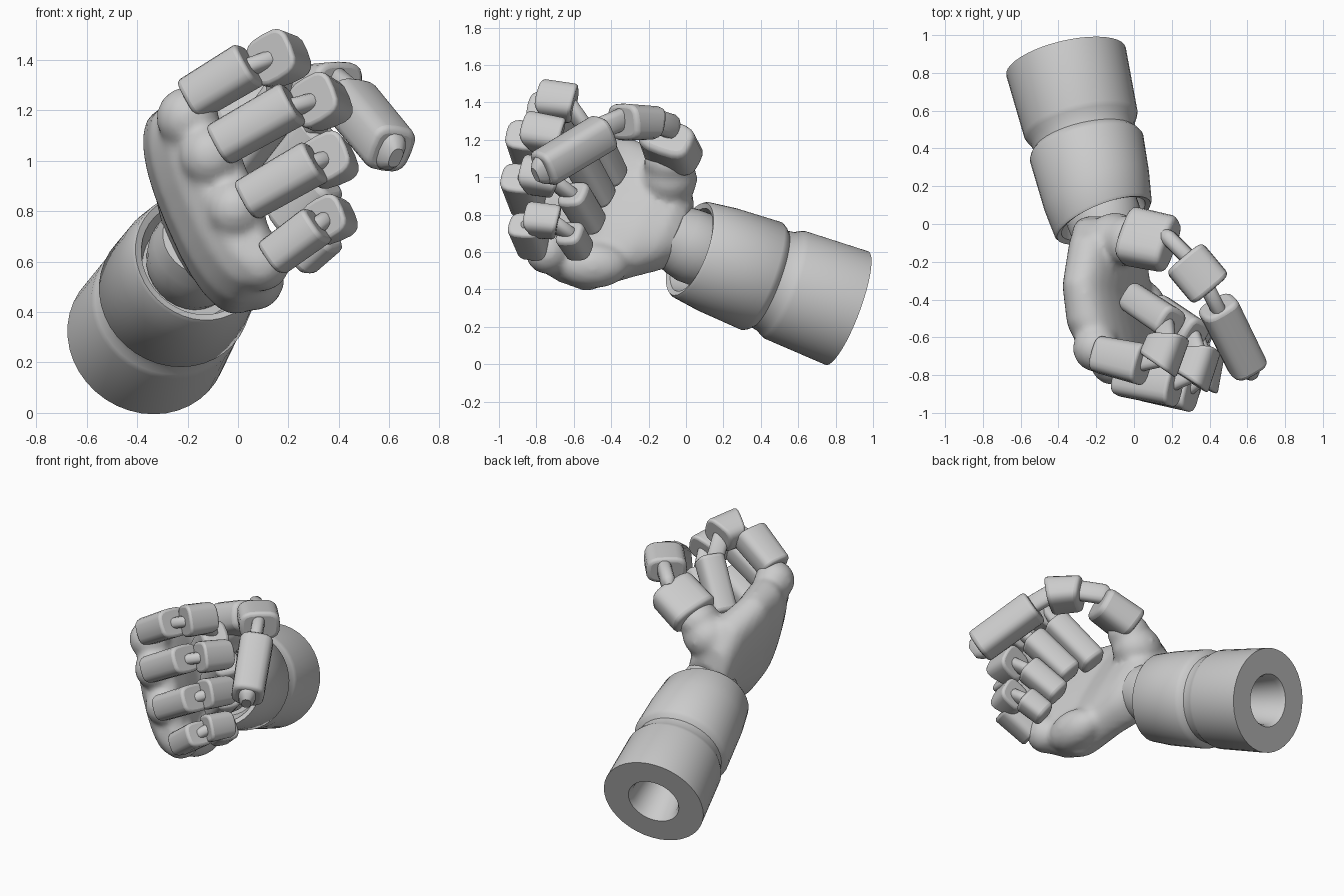
import bpy, bmesh, math
from mathutils import Vector as V

if "Cube" in bpy.data.objects:
    bpy.data.objects.remove(bpy.data.objects["Cube"])

ACROSS = V((-0.38, 0.2, 0.9))   # little finger towards index finger


def make(name, bm):
    bmesh.ops.recalc_face_normals(bm, faces=bm.faces)
    me = bpy.data.meshes.new(name)
    bm.to_mesh(me)
    bm.free()
    ob = bpy.data.objects.new(name, me)
    bpy.context.collection.objects.link(ob)
    return ob


def superellipse(n, e):
    pts = []
    for i in range(n):
        c, s = math.cos(2 * math.pi * i / n), math.sin(2 * math.pi * i / n)
        pts.append((math.copysign(abs(c) ** (2 / e), c), math.copysign(abs(s) ** (2 / e), s)))
    return pts


def loft(bm, rings):
    rs = [[bm.verts.new(p) for p in r] for r in rings]
    n = len(rs[0])
    for r, q in zip(rs, rs[1:]):
        for i in range(n):
            bm.faces.new((r[i], r[(i + 1) % n], q[(i + 1) % n], q[i]))
    bm.faces.new(rs[0][::-1])
    bm.faces.new(rs[-1])


def frame(a, b, side):
    ax = (b - a).normalized()
    s = (side - ax * side.dot(ax)).normalized()
    return ax, s, ax.cross(s)


def phalanx(name, a, b, w0, d0, w1, d1, wedge=0.0, side=ACROSS, bevel=0.018):
    """Rounded tapering block; wedge shortens its inner side."""
    a, b = V(a), V(b)
    ax, s, out = frame(a, b, side)
    L = (b - a).length
    rings = []
    for o, w, d, sg in ((a, w0, d0, 1), (b, w1, d1, -1)):
        rings.append([o + s * u * w + out * v * d + ax * sg * wedge * L * (0.5 - 0.5 * v)
                      for u, v in superellipse(20, 3.2)])
    bm = bmesh.new()
    loft(bm, rings)
    ob = make(name, bm)
    m = ob.modifiers.new("soft_edges", "BEVEL")
    m.width, m.segments, m.angle_limit = bevel, 3, math.radians(40)
    return ob


def link(name, a, b, r=0.045, side=ACROSS):
    """Small rounded pin joining two blocks."""
    a, b = V(a), V(b)
    ax, s, out = frame(a, b, side)
    L = (b - a).length
    prof = [(-0.4 * r, 0.5), (0, 0.85), (0.4 * r, 1), (L - 0.4 * r, 1), (L, 0.85), (L + 0.4 * r, 0.5)]
    bm = bmesh.new()
    loft(bm, [[a + ax * t + (s * u * 0.8 + out * v * 1.2) * r * k for u, v in superellipse(14, 2.6)]
              for t, k in prof])
    make(name, bm)


def lathe(name, a, b, prof, n=40, skew=0.0):
    """Revolved profile; skew slants the rings of the front end."""
    a, b = V(a), V(b)
    ax, s, out = frame(a, b, V((0, 0, 1)))
    bm = bmesh.new()
    rings = []
    for t, r in prof:
        ring = []
        for i in range(n):
            w = 2 * math.pi * i / n
            off = (s * math.cos(w) + out * math.sin(w)) * r
            ring.append(a + off + ax * (t - (skew * off.x if t > 0.7 else 0)))
        rings.append(ring)
    loft(bm, rings)
    return make(name, bm)


# forearm: two sleeves with a groove, hollow rear end, recessed front
E, W = (-0.36, 0.86, 0.30), (-0.16, 0.02, 0.615)
lathe("forearm", E, W, [
    (0.3, 0.12), (0.03, 0.15), (0.0, 0.165), (0.0, 0.325), (0.36, 0.308), (0.385, 0.298),
    (0.41, 0.283), (0.455, 0.275), (0.475, 0.295), (0.5, 0.308), (0.75, 0.293), (0.905, 0.272),
    (0.92, 0.262), (0.91, 0.235), (0.78, 0.2)], skew=0.15)

# wrist
lathe("wrist", (-0.19, 0.17, 0.56), (-0.13, -0.1, 0.7),
      [(0, 0.17), (0.06, 0.19), (0.15, 0.2), (0.22, 0.19), (0.3, 0.17)], 28)

# palm: lofted body, knuckles and thumb root fused by remeshing
bm = bmesh.new()
rings = []
for c, a, b, tilt in (((-0.14, 0.0, 0.70), 0.17, 0.14, 0.25),
                      ((-0.13, -0.07, 0.745), 0.27, 0.16, 0.35),
                      ((-0.13, -0.2, 0.785), 0.37, 0.16, 0.35),
                      ((-0.14, -0.42, 0.80), 0.455, 0.155, 0.25),
                      ((-0.115, -0.6, 0.84), 0.43, 0.165, 0.2),
                      ((-0.07, -0.74, 0.87), 0.38, 0.14, 0.18),
                      ((-0.05, -0.8, 0.88), 0.32, 0.08, 0.18)):
    u, v = V((-0.38, tilt, 0.88)).normalized(), V((0.91, 0, 0.41))
    rings.append([V(c) + u * p * a + v * q * b for p, q in superellipse(28, 2.5)])
loft(bm, rings)


def blob(c, r, sc=(1, 1, 1)):
    res = bmesh.ops.create_uvsphere(bm, u_segments=20, v_segments=12, radius=r)
    for vt in res["verts"]:
        vt.co = V(c) + V([x * k for x, k in zip(vt.co, sc)])


for c, r in (((-0.2, -0.66, 1.17), 0.125), ((-0.11, -0.73, 1.02), 0.125),
             ((-0.01, -0.77, 0.81), 0.12), ((0.09, -0.74, 0.6), 0.12)):
    blob(c, r)
blob((0.06, -0.5, 0.53), 0.125, (1, 1.6, 1))
blob((-0.1, -0.09, 0.99), 0.16, (1, 0.95, 0.9))
blob((-0.03, -0.09, 1.08), 0.13, (1, 1.05, 0.9))
palm = make("palm", bm)
m = palm.modifiers.new("fuse", "REMESH")
m.mode, m.voxel_size, m.use_smooth_shade = "VOXEL", 0.02, True
m = palm.modifiers.new("relax", "SMOOTH")
m.factor, m.iterations = 0.5, 8

# four fingers: base, knee, knee end, curled start, tip
fingers = {
    "index": ((-0.19, -0.69, 1.24), (0.05, -0.745, 1.385), (0.115, -0.775, 1.415), (0.195, -0.57, 1.39),
              (0.2, -0.53, 1.27), (-0.01, -0.39, 0.99), 0.092),
    "middle": ((-0.08, -0.815, 1.06), (0.22, -0.86, 1.23), (0.285, -0.86, 1.25), (0.36, -0.64, 1.21),
               (0.33, -0.59, 1.13), (0.13, -0.45, 0.88), 0.09),
    "ring": ((0.03, -0.84, 0.84), (0.31, -0.89, 1.0), (0.335, -0.88, 1.02), (0.38, -0.66, 0.98),
             (0.35, -0.61, 0.92), (0.18, -0.5, 0.74), 0.088),
    "little": ((0.13, -0.81, 0.61), (0.32, -0.86, 0.75), (0.33, -0.85, 0.775), (0.39, -0.66, 0.755),
               (0.36, -0.63, 0.71), (0.24, -0.56, 0.60), 0.08)}
for n, (a, b, c, d, e, f, w) in fingers.items():
    phalanx(n + "_base_segment", a, b, w * 0.95, w * 1.05, w, w * 1.2)
    phalanx(n + "_middle_segment", c, d, w * 1.1, w * 1.15, w * 1.05, w * 1.1, 0.25)
    phalanx(n + "_tip_segment", e, f, w * 0.95, w * 0.95, w * 0.9, w * 0.9, bevel=0.025)
    B, C, D, F = V(b), V(c), V(d), V(e)
    link(n + "_knuckle_link", B - (B - V(a)) * 0.2, C + (D - C) * 0.35)
    link(n + "_tip_link", D - (D - C) * 0.3, F + (V(f) - F) * 0.2)

# thumb
S = V((0.7, 0.7, 0))
phalanx("thumb_root_segment", (-0.04, -0.06, 1.11), (0.2, -0.11, 1.225), 0.155, 0.11, 0.15, 0.1,
        0.05, V((0.45, 0.85, -0.25)), 0.03)
link("thumb_root_link", (0.17, -0.06, 1.265), (0.31, -0.2, 1.31), 0.055, S)
phalanx("thumb_middle_segment", (0.26, -0.17, 1.29), (0.415, -0.355, 1.295), 0.125, 0.09, 0.125, 0.1,
        0.12, S, 0.025)
link("thumb_tip_link", (0.38, -0.32, 1.32), (0.46, -0.48, 1.25), 0.05, S)
phalanx("thumb_tip_segment", (0.44, -0.43, 1.245), (0.61, -0.77, 1.04), 0.105, 0.1, 0.1, 0.1,
        0.0, S, 0.025)
link("thumb_tip_cap", (0.57, -0.7, 1.08), (0.615, -0.785, 1.025), 0.07, S)

# smooth shading with crisp edges
for ob in bpy.context.scene.objects:
    bpy.ops.object.select_all(action="DESELECT")
    ob.select_set(True)
    bpy.context.view_layer.objects.active = ob
    bpy.ops.object.shade_smooth_by_angle(angle=math.radians(35))
